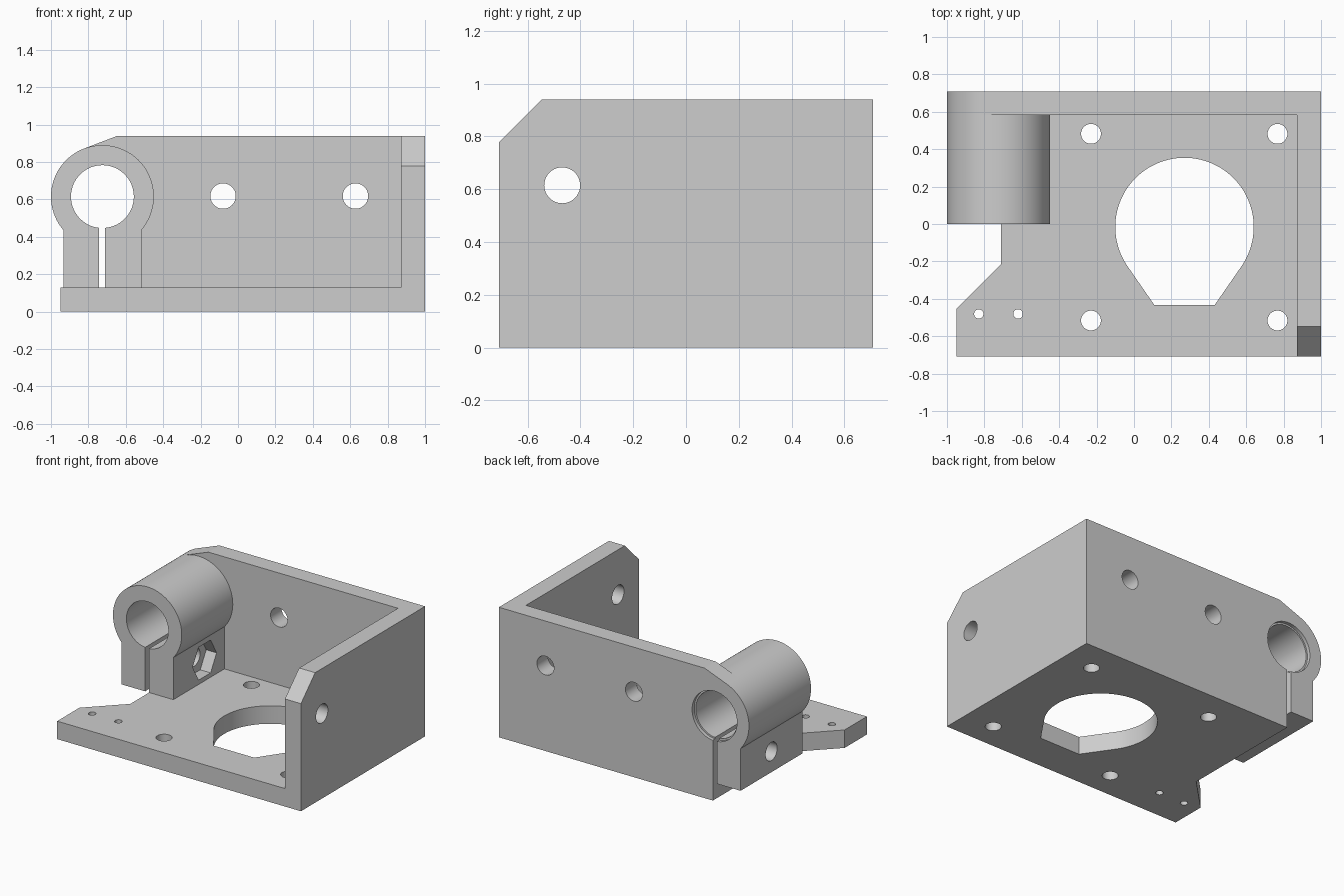
import bpy, bmesh
from math import cos, sin, radians, acos, asin, degrees
from mathutils import Vector

cube = bpy.data.objects.get("Cube")
if cube:
    bpy.data.objects.remove(cube, do_unlink=True)

grey = bpy.data.materials.new("plain_grey")
grey.use_nodes = True
COLOUR = (0.61, 0.61, 0.61, 1)
grey.diffuse_color = COLOUR
grey.node_tree.nodes["Principled BSDF"].inputs["Base Color"].default_value = COLOUR

PLACE = {
    "x": lambda u, v, t: (t, u, v),
    "y": lambda u, v, t: (u, t, v),
    "z": lambda u, v, t: (u, v, t),
}


def prism(name, points, axis, start, end):
    """Extrude a 2D profile along an axis."""
    bm = bmesh.new()
    face = bm.faces.new([bm.verts.new(PLACE[axis](u, v, start)) for u, v in points])
    side = bmesh.ops.extrude_face_region(bm, geom=[face])
    moved = [g for g in side["geom"] if isinstance(g, bmesh.types.BMVert)]
    bmesh.ops.translate(bm, verts=moved, vec=Vector(PLACE[axis](0, 0, end - start)))
    bmesh.ops.recalc_face_normals(bm, faces=bm.faces)
    mesh = bpy.data.meshes.new(name)
    bm.to_mesh(mesh)
    bm.free()
    mesh.materials.append(grey)
    obj = bpy.data.objects.new(name, mesh)
    bpy.context.collection.objects.link(obj)
    return obj


def arc(u, v, r, a0=0, a1=360, n=64):
    count = n if abs(a1 - a0) == 360 else n + 1
    angles = [radians(a0 + (a1 - a0) * i / n) for i in range(count)]
    return [(u + r * cos(a), v + r * sin(a)) for a in angles]


def combine(target, other, operation):
    """Apply a boolean and discard the second solid."""
    other.hide_render = True
    mod = target.modifiers.new("combine", "BOOLEAN")
    mod.operation, mod.solver, mod.object = operation, "EXACT", other
    bpy.context.view_layer.objects.active = target
    bpy.ops.object.modifier_apply(modifier=mod.name)
    bpy.data.objects.remove(other, do_unlink=True)


BACK, FLOOR, TOP = 0.709, 0.13, 0.94
EDGE = -0.711                      # left edge of the floor and back wall
SLOT = -0.743                      # far side of the clamp slot
CX, CZ, R = -0.725, 0.615, 0.275   # clamp barrel
BORE, LEG = 0.168, 0.208

# Floor plate with its angled tab at the front left
bracket = prism("motor_bracket", [
    (-0.95, -BACK), (1, -BACK), (1, BACK), (EDGE, BACK),
    (EDGE, -0.215), (-0.95, -0.455)], "z", 0, FLOOR)

# Back wall, sloping down to meet the barrel
back_wall = prism("back_wall", [
    (EDGE, 0), (1, 0), (1, TOP), (-0.645, TOP),
    arc(CX, CZ, R, 110, 111, 1)[0], (EDGE, 0.5)], "y", 0.583, BACK)

# Side wall with a cut front corner
side_wall = prism("side_wall", [
    (-BACK, 0), (BACK, 0), (BACK, TOP), (-0.547, TOP), (-BACK, 0.778)], "x", 0.872, 1)

for part in (back_wall, side_wall):
    combine(bracket, part, "UNION")

# Rod clamp: split barrel on two legs, drawn as one open loop
a = degrees(acos(LEG / R))
right = -90 + degrees(asin((EDGE - CX) / BORE))
left = -90 + degrees(asin((SLOT - CX) / BORE))
clamp = prism("rod_clamp", arc(CX, CZ, R, -a, 180 + a, 72)
              + [(CX - LEG, FLOOR), (SLOT, FLOOR)]
              + arc(CX, CZ, BORE, left + 360, right)
              + [(EDGE, FLOOR), (CX + LEG, FLOOR)], "y", 0, BACK)

# Clamp bolt hole, hexagonal nut pocket and wider bore mouth at the back
clamp_cutters = [
    prism("bolt_hole", arc(0.357, 0.28, 0.066, n=40), "x", -1.1, -0.4),
    prism("nut_pocket", arc(0.357, 0.28, 0.137, n=6), "x", -0.6, -0.4),
    prism("bore_mouth", arc(CX, CZ, 0.18), "y", BACK - 0.025, 0.8),
]

# Matching rod opening through the back wall
cutters = [
    prism("wall_bore", arc(CX, CZ, 0.19), "y", 0.5, 0.8),
]

# Motor opening: round with a tapered flat front
cutters.append(prism("motor_opening", arc(0.27, -0.016, 0.37, -35, 215, 72)
                     + [(0.108, -0.432), (0.432, -0.432)], "z", -0.1, 0.3))

# Screw holes in the floor
for x in (-0.23, 0.767):
    for y in (-0.516, 0.482):
        cutters.append(prism("screw_hole", arc(x, y, 0.053, n=40), "z", -0.1, 0.3))
for x in (-0.83, -0.62):
    cutters.append(prism("tab_hole", arc(x, -0.481, 0.025, n=32), "z", -0.1, 0.3))

# Screw holes in the walls
for x in (-0.08, 0.628):
    cutters.append(prism("wall_hole", arc(x, 0.618, 0.068, n=40), "y", 0.5, 0.8))
cutters.append(prism("side_hole", arc(-0.469, CZ, 0.068, n=40), "x", 0.8, 1.1))

for target, tools in ((bracket, cutters), (clamp, clamp_cutters)):
    for tool in tools:
        combine(target, tool, "DIFFERENCE")

# Smooth the round surfaces, keep the corners crisp
bpy.ops.object.select_all(action="DESELECT")
bracket.select_set(True)
clamp.select_set(True)
bpy.context.view_layer.objects.active = bracket
bpy.ops.object.shade_smooth_by_angle(angle=radians(20))
